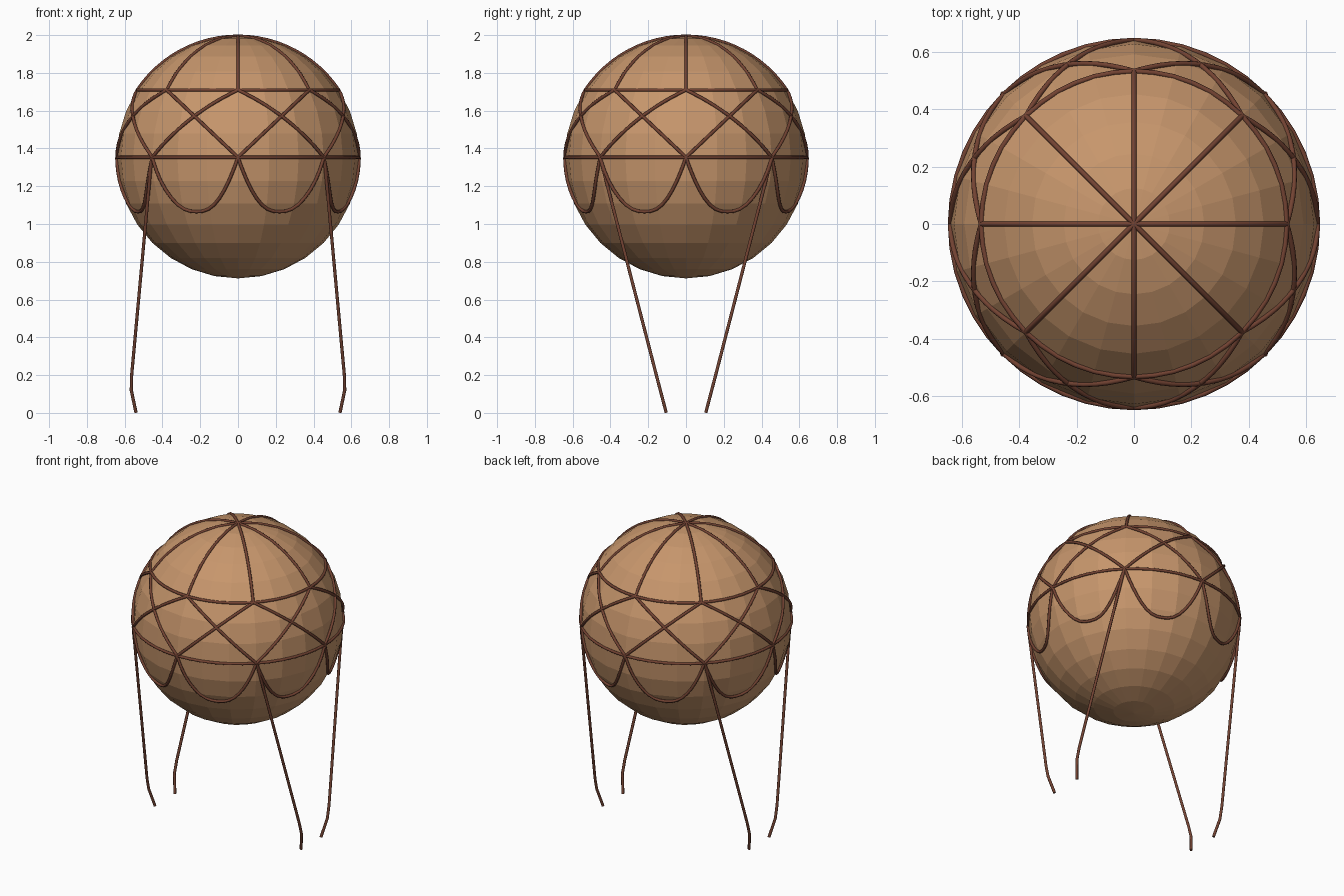
import bpy
from math import sin, cos, asin, pi, radians
from mathutils import Vector

cube = bpy.data.objects.get("Cube")
if cube:
    bpy.data.objects.remove(cube, do_unlink=True)

R = 0.641                      # envelope radius
CENTRE = Vector((0, 0, 1.353))
ROPE = 0.009                   # rope radius
UPPER = radians(33.75)         # elevation of the upper rope ring
SAG = asin(0.288 / R)          # drop angle of the hanging swags
STEP = pi / 4                  # spacing of the net's knots


def material(name, colour):
    m = bpy.data.materials.new(name)
    m.use_nodes = True
    m.diffuse_color = (*colour, 1)
    bsdf = next(n for n in m.node_tree.nodes if n.type == 'BSDF_PRINCIPLED')
    bsdf.inputs["Base Color"].default_value = (*colour, 1)
    return m


TAN = material("tan cloth", (0.57, 0.305, 0.15))
BROWN = material("brown rope", (0.17, 0.055, 0.032))


def on_ball(az, el):
    return CENTRE + R * Vector((cos(el) * cos(az), cos(el) * sin(az), sin(el)))


def arc(a, b, n=12):
    """Shortest path over the ball between two surface points."""
    u, v = (a - CENTRE).normalized(), (b - CENTRE).normalized()
    return [CENTRE + R * u.slerp(v, i / n) for i in range(n + 1)]


def ropes(name, paths, closed=False):
    """Round tubes along the paths, joined into one mesh object."""
    curve = bpy.data.curves.new(name, 'CURVE')
    curve.dimensions = '3D'
    curve.bevel_depth = ROPE
    curve.bevel_resolution = 2
    curve.use_fill_caps = True
    for path in paths:
        s = curve.splines.new('POLY')
        s.points.add(len(path) - 1)
        for p, co in zip(s.points, path):
            p.co = (*co, 1)
        s.use_cyclic_u = closed
    temp = bpy.data.objects.new(name + " path", curve)
    bpy.context.collection.objects.link(temp)
    graph = bpy.context.evaluated_depsgraph_get()
    mesh = bpy.data.meshes.new_from_object(temp.evaluated_get(graph))
    bpy.data.objects.remove(temp, do_unlink=True)
    mesh.name = name
    mesh.materials.clear()
    mesh.materials.append(BROWN)
    obj = bpy.data.objects.new(name, mesh)
    bpy.context.collection.objects.link(obj)
    return obj


# Faceted envelope
bpy.ops.mesh.primitive_uv_sphere_add(segments=24, ring_count=16, radius=R, location=CENTRE)
envelope = bpy.context.object
envelope.name = "balloon_envelope"
envelope.data.materials.append(TAN)

# Level rope rings
for name, el in (("equator_rope", 0), ("upper_ring_rope", UPPER)):
    ropes(name, [[on_ball(2 * pi * i / 48, el) for i in range(48)]], closed=True)

# Ropes from the crown to the upper ring
top = on_ball(0, pi / 2)
ropes("crown_ropes", [arc(top, on_ball(k * STEP, UPPER)) for k in range(8)])

# Crossing ropes between the two rings
ropes("crossing_ropes", [arc(on_ball(k * STEP, UPPER), on_ball((k + side) * STEP, 0))
                         for k in range(8) for side in (-1, 1)])


# Hanging swags below the equator
def swag(k, n=20):
    ts = [-cos(pi * i / n) for i in range(n + 1)]
    return [on_ball((k + 0.5 + t / 2) * STEP, -SAG * (1 - abs(t) ** 2.5)) for t in ts]


ropes("swag_ropes", [swag(k) for k in range(8)])

# Four suspension ropes, bent inward near the ground
LEG = [(0.457, 0.455, 1.353), (0.563, 0.157, 0.2), (0.565, 0.136, 0.12), (0.54, 0.105, 0.002)]
for xs, xname in ((1, "left"), (-1, "right")):
    for ys, yname in ((-1, "front"), (1, "back")):
        ropes(f"{yname}_{xname}_suspension_rope", [[(x * xs, y * ys, z) for x, y, z in LEG]])
